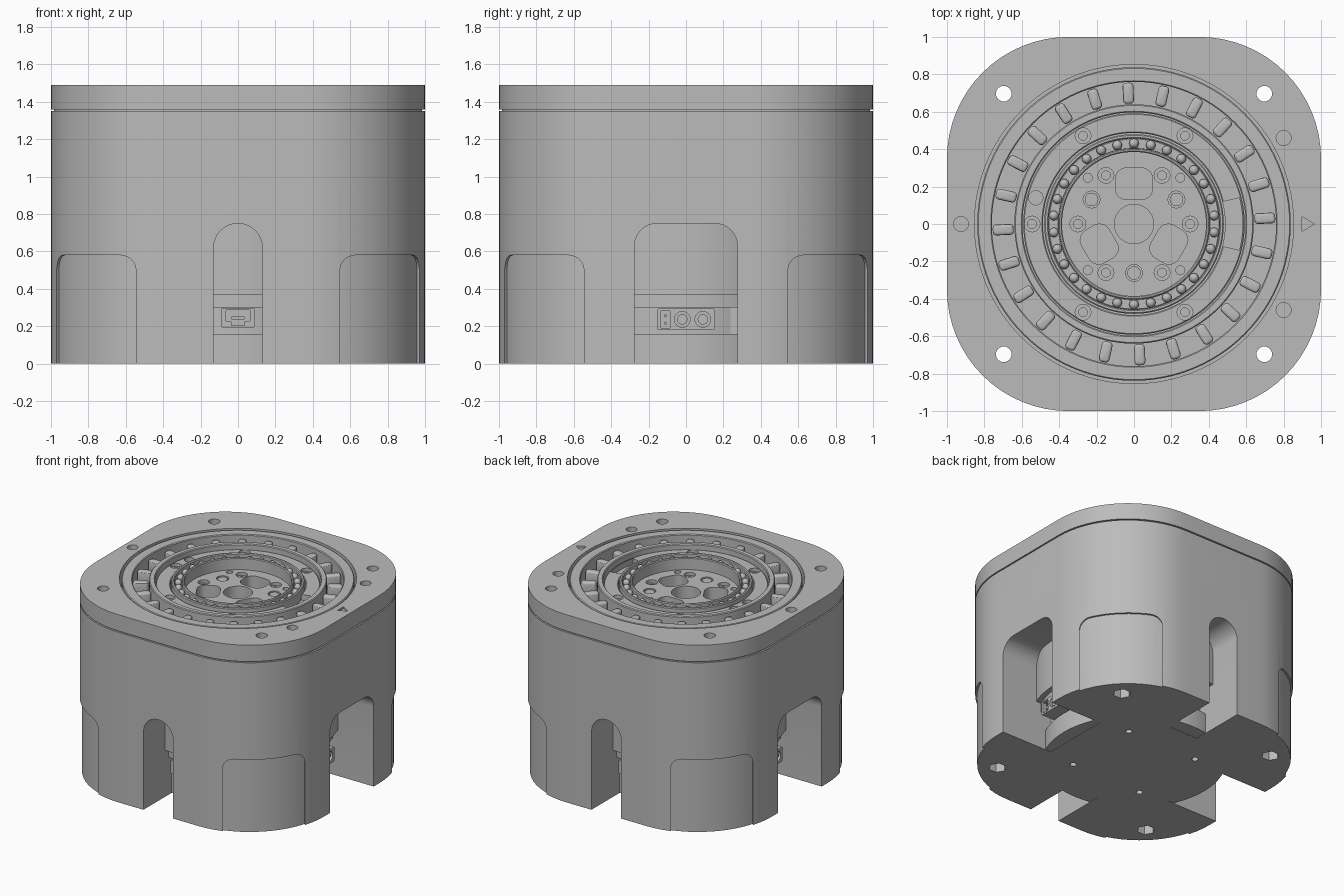
import bpy, bmesh
from math import sin, cos, pi, radians
from mathutils import Matrix, Vector

if "Cube" in bpy.data.objects:
    bpy.data.objects.remove(bpy.data.objects["Cube"])

GREY = (0.5, 0.5, 0.5, 1)
mat = bpy.data.materials.new("machined grey")
mat.use_nodes = True
mat.diffuse_color = GREY
mat.node_tree.nodes["Principled BSDF"].inputs["Base Color"].default_value = GREY


def add(name, bm):
    bmesh.ops.recalc_face_normals(bm, faces=bm.faces)
    mesh = bpy.data.meshes.new(name)
    bm.to_mesh(mesh)
    bm.free()
    mesh.materials.append(mat)
    ob = bpy.data.objects.new(name, mesh)
    bpy.context.collection.objects.link(ob)
    return ob


def rounded(w, h, r, n=6, cy=0):
    """Outline of a rounded rectangle."""
    pts = []
    for k, (sx, sy) in enumerate([(1, 1), (-1, 1), (-1, -1), (1, -1)]):
        for i in range(n + 1):
            a = (k + i / n) * pi / 2
            p = (sx * (w / 2 - r) + r * cos(a), cy + sy * (h / 2 - r) + r * sin(a))
            if not pts or (Vector(p) - Vector(pts[-1])).length > 1e-5:
                pts.append(p)
    if (Vector(pts[0]) - Vector(pts[-1])).length < 1e-5:
        pts.pop()
    return pts


def ngon(r, n=32, x=0, y=0, turn=0):
    return [(x + r * cos(turn + 2 * pi * i / n), y + r * sin(turn + 2 * pi * i / n)) for i in range(n)]


def prism(name, pts, z0, z1, matrix=None, bevel=0, segs=1):
    """Extrude an outline along local z, optionally easing its end rims."""
    bm = bmesh.new()
    lo = [bm.verts.new((x, y, z0)) for x, y in pts]
    hi = [bm.verts.new((x, y, z1)) for x, y in pts]
    bm.faces.new(lo[::-1])
    bm.faces.new(hi)
    for i in range(len(pts)):
        j = (i + 1) % len(pts)
        bm.faces.new((lo[i], lo[j], hi[j], hi[i]))
    if bevel:
        rims = [e for e in bm.edges if abs(e.verts[0].co.z - e.verts[1].co.z) < 1e-6]
        bmesh.ops.bevel(bm, geom=rims, offset=bevel, segments=segs, affect='EDGES', profile=0.5)
    if matrix:
        bm.transform(matrix)
    return add(name, bm)


def ring(name, profile, steps=96):
    """Revolve a closed (radius, height) profile round z."""
    bm = bmesh.new()
    vs = [bm.verts.new((r, 0, z)) for r, z in profile]
    es = [bm.edges.new((vs[i], vs[(i + 1) % len(vs)])) for i in range(len(vs))]
    bmesh.ops.spin(bm, geom=vs + es, axis=(0, 0, 1), cent=(0, 0, 0), angle=2 * pi, steps=steps)
    bmesh.ops.remove_doubles(bm, verts=bm.verts, dist=1e-5)
    return add(name, bm)


def band(name, r0, r1, z0, z1, c=0.006):
    return ring(name, [(r0, z0), (r1, z0), (r1, z1 - c), (r1 - c, z1), (r0 + c, z1), (r0, z1 - c)])


def cut(targets, cutter):
    for t in targets:
        m = t.modifiers.new("cut", 'BOOLEAN')
        m.operation, m.solver, m.object = 'DIFFERENCE', 'EXACT', cutter
        mesh = bpy.data.meshes.new_from_object(t.evaluated_get(bpy.context.evaluated_depsgraph_get()))
        t.modifiers.clear()
        t.data = mesh
    bpy.data.objects.remove(cutter)


def drill(targets, x, y, r, z0, z1, n=24):
    cut(targets, prism("drill", ngon(r, n, x, y), z0, z1))


def facing(a, x=0, z=0):
    """Local x along the side, local y up, local z outward."""
    a = radians(a)
    return Matrix(((-sin(a), 0, cos(a), x), (cos(a), 0, sin(a), 0), (0, 1, 0, z), (0, 0, 0, 1)))


def polar(r, deg):
    return r * cos(radians(deg)), r * sin(radians(deg))


# Housing, shadow groove and top plate
R = 0.65
housing = prism("housing", rounded(2, 2, R, 16), 0, 1.35, bevel=0.004)
spacer = prism("groove_spacer", rounded(1.97, 1.97, R - 0.015, 16), 1.345, 1.365)
plate = prism("top_plate", rounded(2, 2, R, 16), 1.36, 1.49, bevel=0.008)
for t in (spacer, plate):
    drill([t], 0, 0, 0.853, 1.3, 1.6, 96)

# Cable slots: narrow at front and back, wide at the sides
for a in range(0, 360, 90):
    w, r = (0.55, 0.12) if a % 180 == 0 else (0.26, 0.1299)
    cut([housing], prism("slot", rounded(w, 1.05, r, 8, 0.225), 0.55, 1.2, facing(a)))

# Shallow curved panels and bolt holes at the corners
for a in range(45, 360, 90):
    panel = prism("panel", rounded(0.6, 0.88, 0.08, 6, 0.14), 0.8, 1.4, facing(a))
    cx, cy = polar((1 - R) * 2 ** 0.5, a)
    drill([panel], cx, cy, R - 0.015, -1, 1, 64)
    cut([housing], panel)
    x, y = polar(0.985, a)
    drill([housing, spacer, plate], x, y, 0.042, -0.1, 1.6)
    drill([housing], x, y, 0.065, -0.1, 0.1, 6)
    x, y = polar(0.44, a)
    drill([housing], x, y, 0.024, -0.1, 0.08, 16)

# Blind holes and arrow mark on the plate
for x, y in [(0.8, 0.46), (0.8, -0.46), (-0.925, 0)]:
    drill([plate], x, y, 0.04, 1.42, 1.6)
cut([plate], prism("arrow", ngon(0.045, 3, 0.92, 0), 1.475, 1.6))
drill([housing], 0, 0, 0.39, 1.15, 1.6, 64)

# Stepped core seen through the slots
ring("inner_core", [(0.5, 0.002), (0.66, 0.002), (0.66, 0.16), (0.6, 0.16), (0.6, 0.3),
                    (0.7, 0.3), (0.7, 0.37), (0.74, 0.37), (0.74, 0.8), (0.5, 0.8)])

# Concentric rings under the plate
band("outer_ring", 0.76, 0.838, 1.34, 1.485)
band("stator_ring", 0.597, 0.64, 1.34, 1.485)
cover = band("cover_ring", 0.487, 0.592, 1.34, 1.445)
band("outer_race", 0.457, 0.48, 1.34, 1.475)
band("inner_race", 0.385, 0.405, 1.3, 1.475)
band("race_floor", 0.4, 0.46, 1.34, 1.42)


def screw_hole(t, x, y, top):
    drill([t], x, y, 0.042, top - 0.025, top + 0.1)
    drill([t], x, y, 0.024, top - 0.06, top + 0.1, 12)


# Cover ring screws, sensor hole and notch
for a in range(60, 301, 60):
    screw_hole(cover, *polar(0.545, a), 1.445)
drill([cover], -0.525, 0.14, 0.038, 1.38, 1.6)
sector = [polar(r, a) for r, angles in ((0.45, range(-14, 15, 4)), (0.58, range(14, -15, -4))) for a in angles]
cut([cover], prism("notch", sector, 1.4, 1.6))

# Rounded coils in the stator trench
for i in range(24):
    m = Matrix.Rotation(radians(2.5 + 15 * i), 4, 'Z') @ Matrix.Translation((0.7, 0, 0))
    prism("coil", rounded(0.112, 0.058, 0.02, 4), 1.34, 1.455, m, 0.015, 3)

# Bearing balls
for i in range(30):
    bm = bmesh.new()
    bmesh.ops.create_uvsphere(bm, u_segments=12, v_segments=8, radius=0.026)
    bm.transform(Matrix.Translation((*polar(0.431, 12 * i + 6), 1.44)))
    add("bearing_ball", bm)

# Output carrier with pockets, pins and screw holes
carrier = prism("output_carrier", ngon(0.387, 64), 1.25, 1.38)
drill([carrier], 0, 0, 0.105, 1.2, 1.5, 32)
for a in (90, 210, 330):
    m = Matrix.Rotation(radians(a - 90), 4, 'Z') @ Matrix.Translation((0, 0.215, 0))
    cut([carrier], prism("pocket", rounded(0.2, 0.17, 0.06), 1.28, 1.5, m))
    x, y = polar(0.262, a + 180)
    drill([carrier], x, y, 0.045, 1.36, 1.5)
    prism("planet_pin", ngon(0.036, 24, x, y), 1.3, 1.375)
for a in range(0, 360, 60):
    screw_hole(carrier, *polar(0.3, a), 1.38)
for a in range(45, 360, 90):
    drill([carrier], *polar(0.35, a), 0.024, 1.33, 1.5, 16)

# Signal connectors at front and back
for a in (-90, 90):
    shell = prism("signal_connector", rounded(0.18, 0.105, 0.006, 1), 0.55, 0.72, facing(a, z=0.245))
    cut([shell], prism("socket", rounded(0.13, 0.06, 0.004, 1, 0.012), 0.66, 0.8, facing(a, z=0.245)))
    cut([shell], prism("key", rounded(0.07, 0.04, 0.004, 1, -0.022), 0.66, 0.8, facing(a, z=0.245)))
    prism("signal_tongue", rounded(0.07, 0.02, 0.004, 1), 0.6, 0.7, facing(a, z=0.245))

# Power connectors at the sides: two round sockets and a small pin block
for a in (0, 180):
    f = facing(a, z=0.237)
    shell = prism("power_connector", rounded(0.31, 0.115, 0.008, 1), 0.55, 0.74, f)
    cut([shell], prism("pin_block", rounded(0.055, 0.09, 0.004, 1), 0.7, 0.8, f @ Matrix.Translation((-0.11, 0, 0))))
    for x in (-0.02, 0.09):
        cut([shell], prism("socket", ngon(0.042, 24, x), 0.69, 0.8, f))
        prism("power_pin", ngon(0.028, 16, x), 0.6, 0.73, f)
    for y in (-0.02, 0.02):
        prism("signal_pin", ngon(0.008, 8, -0.11, y), 0.6, 0.73, f)

# Smooth curved faces, keep edges sharp
bpy.ops.object.select_all(action='DESELECT')
for ob in bpy.context.scene.objects:
    if ob.type == 'MESH' and mat.name in ob.data.materials:
        ob.select_set(True)
        bpy.context.view_layer.objects.active = ob
bpy.ops.object.shade_smooth_by_angle(angle=radians(30))
